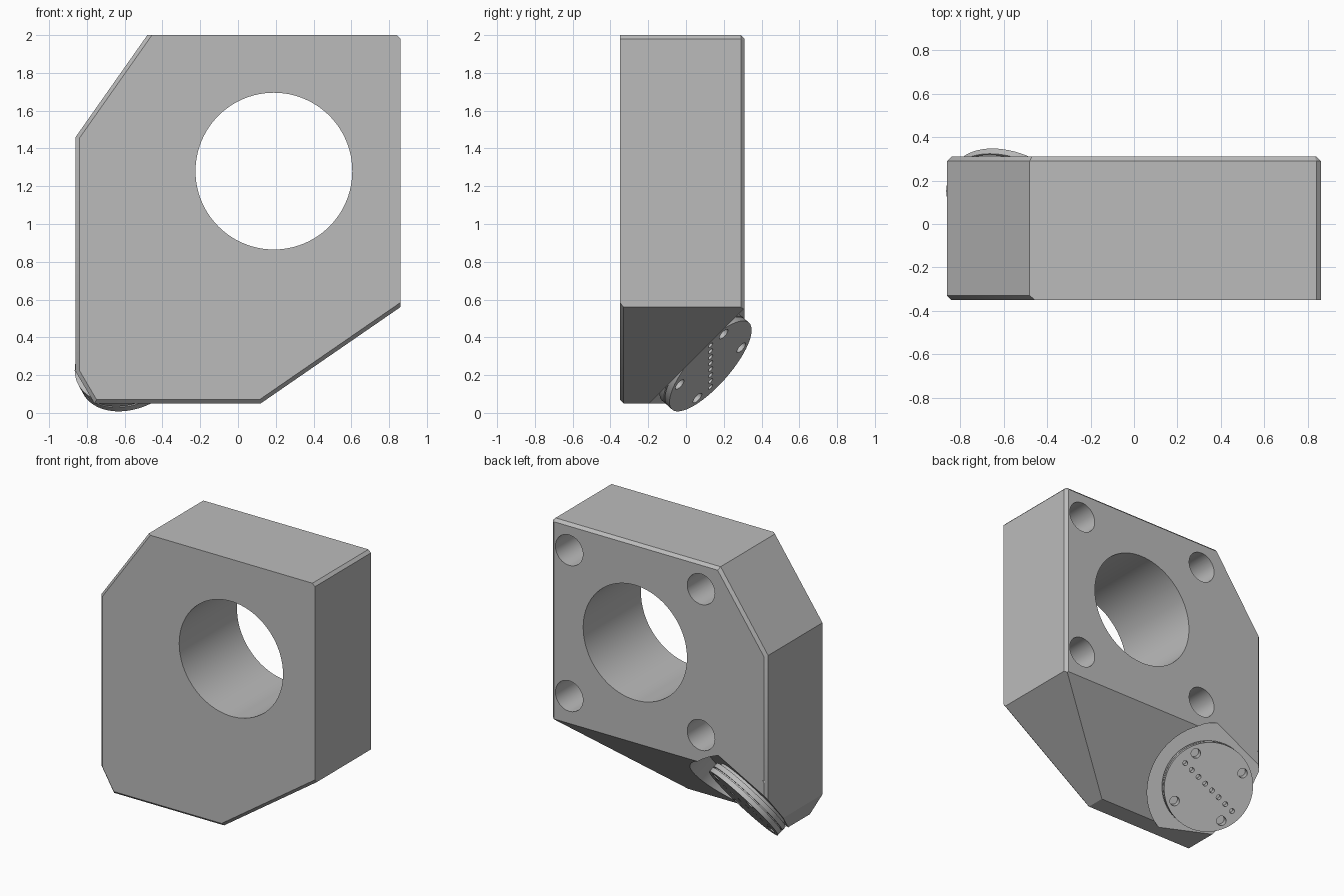
import bpy, bmesh, math
from mathutils import Matrix, Vector

old = bpy.data.objects.get("Cube")
if old:
    bpy.data.objects.remove(old)

grey = bpy.data.materials.new("machined grey")
grey.use_nodes = True
colour = (0.5, 0.5, 0.5, 1)
grey.diffuse_color = colour
grey.node_tree.nodes["Principled BSDF"].inputs["Base Color"].default_value = colour

# Tilted frame of the mounting plate: origin on its outer face, z along its normal
normal = Vector((0.333, 0.705, -0.625)).normalized()
across = Vector((0.88, 0, 0.47))
across = (across - normal * across.dot(normal)).normalized()
PLATE = Matrix((across, normal.cross(across), normal)).transposed().to_4x4()
PLATE.translation = (-0.55, 0.13, 0.2475)
SEAT = -0.095  # level of the seat face below the plate face


def add_object(name, bm, matrix=Matrix()):
    bmesh.ops.recalc_face_normals(bm, faces=bm.faces)
    mesh = bpy.data.meshes.new(name)
    bm.to_mesh(mesh)
    bm.free()
    mesh.transform(matrix)
    mesh.materials.append(grey)
    obj = bpy.data.objects.new(name, mesh)
    bpy.context.collection.objects.link(obj)
    return obj


def cylinder(name, radius, low, high, matrix, sides=64):
    bm = bmesh.new()
    bmesh.ops.create_cone(bm, cap_ends=True, segments=sides, radius1=radius,
                          radius2=radius, depth=high - low)
    return add_object(name, bm, matrix @ Matrix.Translation((0, 0, (low + high) / 2)))


def cut(target, cutter):
    cutter.hide_render = True
    mod = target.modifiers.new("cut", 'BOOLEAN')
    mod.operation = 'DIFFERENCE'
    mod.solver = 'EXACT'
    mod.object = cutter
    bpy.context.view_layer.objects.active = target
    bpy.ops.object.modifier_apply(modifier=mod.name)
    bpy.data.objects.remove(cutter)


# Block outline in x and z, with the chamfered top corner
outline = [(-0.48, 2), (0.84, 2), (0.86, 1.98), (0.86, 0.56),
           (0.12, 0.05), (-0.76, 0.05), (-0.86, 0.22), (-0.86, 1.46)]
FRONT, BACK = -0.35, 0.31
bm = bmesh.new()
count = len(outline)
front = [bm.verts.new((x, FRONT, z)) for x, z in outline]
back = [bm.verts.new((x, BACK, z)) for x, z in outline]
bm.faces.new(front)
bm.faces.new(back[::-1])
for i in range(count):
    j = (i + 1) % count
    bm.faces.new((front[i], back[i], back[j], front[j]))
bmesh.ops.recalc_face_normals(bm, faces=bm.faces)

# Chamfers: lower and side edges at the front, upper and side edges at the back
loops = [(front, (3, 4, 5, 6, 7)), (back, (6, 7, 0, 1, 2))]
edges = [bm.edges.get((ring[i], ring[(i + 1) % count])) for ring, ids in loops for i in ids]
bmesh.ops.bevel(bm, geom=edges, offset=0.02, offset_type='OFFSET', segments=1,
                affect='EDGES', profile=0.5)
block = add_object("block", bm)

# Large through bore and four blind holes in the back
along_y = Matrix.Rotation(-math.pi / 2, 4, 'X')
bore_x, bore_z = 0.19, 1.28
cut(block, cylinder("bore_cutter", 0.415, -1, 1,
                    Matrix.Translation((bore_x, 0, bore_z)) @ along_y, 96))
for sx in (-1, 1):
    for sz in (-1, 1):
        place = Matrix.Translation((bore_x + sx * 0.527, 0, bore_z + sz * 0.527))
        cut(block, cylinder("hole_cutter", 0.11, BACK - 0.35, 1, place @ along_y, 48))

# Sloped cut under the back, leaving a round pad below the plate
bm = bmesh.new()
bmesh.ops.create_cube(bm, size=2)
slope = (Matrix.Translation((0, 0.03, 0.275)) @ Matrix.Rotation(-math.pi * 3 / 4, 4, 'X')
         @ Matrix.Translation((0, 0, 1)))
wedge = add_object("wedge_cutter", bm, slope)
cut(wedge, cylinder("pad_cutter", 0.425, -2, 2, PLATE))
cut(block, wedge)

# Flat round seat for the plate
cut(block, cylinder("seat_cutter", 0.43, SEAT, 1, PLATE))

# Mounting plate: two discs with a groove, on a narrow neck
profile = [(0.28, SEAT - 0.01), (0.28, -0.075), (0.307, -0.075), (0.307, -0.042),
           (0.295, -0.042), (0.295, -0.034), (0.307, -0.034), (0.307, 0)]
sides = 72
bm = bmesh.new()
rings = []
for r, z in profile:
    angles = [2 * math.pi * k / sides for k in range(sides)]
    rings.append([bm.verts.new((r * math.cos(a), r * math.sin(a), z)) for a in angles])
bm.faces.new(rings[0][::-1])
bm.faces.new(rings[-1])
for low, high in zip(rings, rings[1:]):
    for k in range(sides):
        m = (k + 1) % sides
        bm.faces.new((low[k], low[m], high[m], high[k]))
plate = add_object("mounting_plate", bm, PLATE)

# Four screw holes and a row of eight pin holes in the plate
for k in range(4):
    a = math.radians(-23 + 90 * k)
    place = PLATE @ Matrix.Translation((0.25 * math.cos(a), 0.25 * math.sin(a), 0))
    cut(plate, cylinder("screw_cutter", 0.033, -0.07, 0.1, place, 24))
for k in range(8):
    place = PLATE @ Matrix.Translation(((k - 3.5) * 0.067, 0, 0))
    cut(plate, cylinder("pin_cutter", 0.017, -0.06, 0.1, place, 16))

# Smooth the round walls and keep the edges sharp
for obj in (block, plate):
    bpy.ops.object.select_all(action='DESELECT')
    obj.select_set(True)
    bpy.context.view_layer.objects.active = obj
    bpy.ops.object.shade_smooth_by_angle(angle=math.radians(25))
